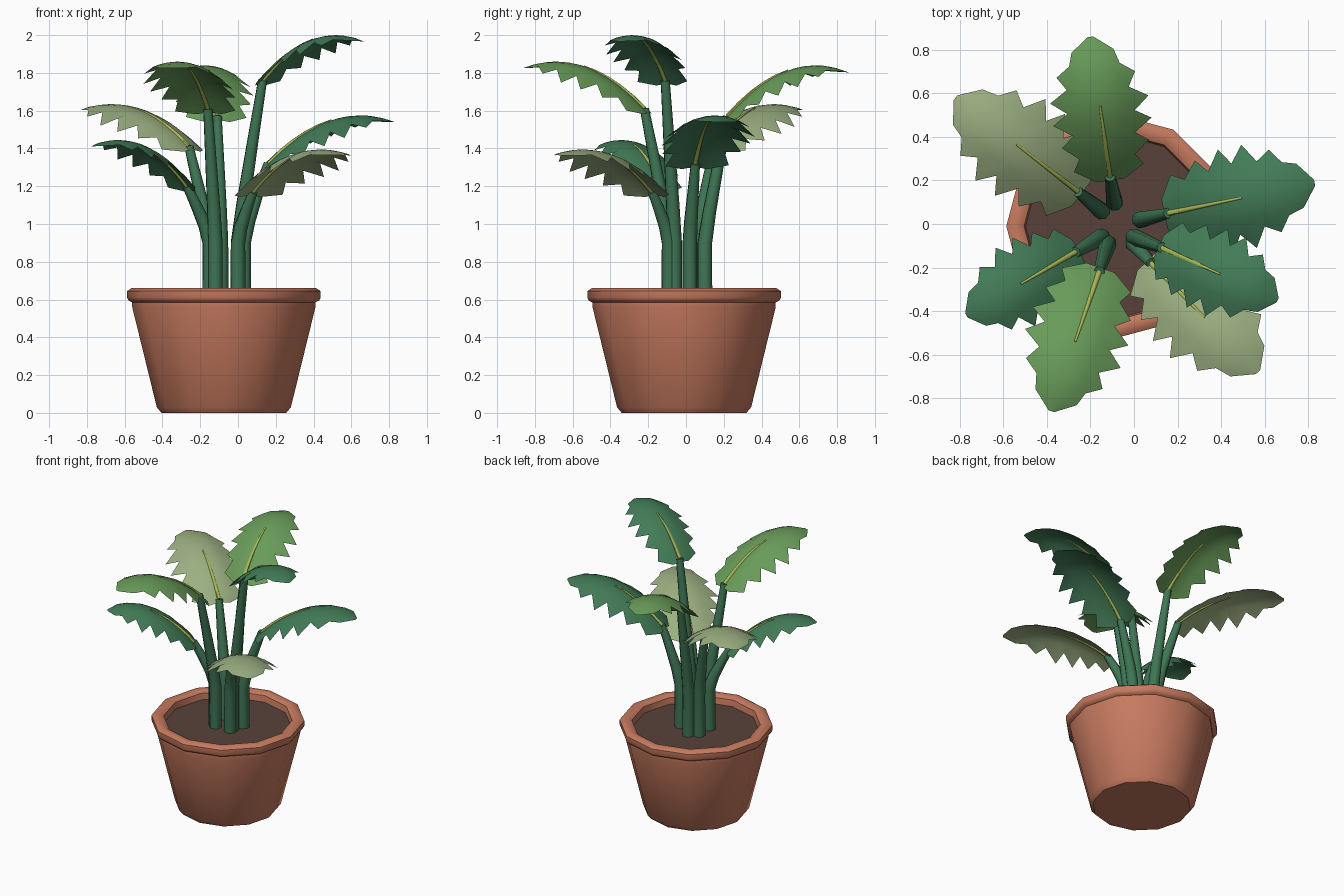
import bpy, bmesh, math
from mathutils import Vector

cube = bpy.data.objects.get("Cube")
if cube:
    bpy.data.objects.remove(cube)


def material(name, rgb):
    mat = bpy.data.materials.new(name)
    mat.use_nodes = True
    mat.diffuse_color = (*rgb, 1)
    shader = mat.node_tree.nodes["Principled BSDF"]
    shader.inputs["Base Color"].default_value = (*rgb, 1)
    shader.inputs["Roughness"].default_value = 0.8
    return mat


TERRACOTTA = material("terracotta", (0.57, 0.195, 0.115))
SOIL = material("soil", (0.10, 0.053, 0.043))
STEM = material("stem_green", (0.05, 0.18, 0.09))
RIB = material("rib_yellow_green", (0.40, 0.48, 0.09))
DARK = material("dark_green", (0.055, 0.20, 0.095))
LIGHT = material("light_green", (0.14, 0.33, 0.10))
PALE = material("pale_green", (0.33, 0.43, 0.22))


def add_object(name, bm, mat, angle):
    mesh = bpy.data.meshes.new(name)
    bm.to_mesh(mesh)
    bm.free()
    mesh.materials.append(mat)
    obj = bpy.data.objects.new(name, mesh)
    bpy.context.collection.objects.link(obj)
    bpy.ops.object.select_all(action="DESELECT")
    obj.select_set(True)
    bpy.context.view_layer.objects.active = obj
    bpy.ops.object.shade_smooth_by_angle(angle=math.radians(angle))
    return obj


def bridge(bm, rows, closed):
    """Join neighbouring rows of vertices with quads."""
    for a, b in zip(rows, rows[1:]):
        count = len(a)
        for i in range(count if closed else count - 1):
            j = (i + 1) % count
            bm.faces.new((a[i], a[j], b[j], b[i]))


def lathe(name, profile, sides, mat, caps):
    """Many-sided turned shape around the pot axis."""
    bm = bmesh.new()
    rows = []
    for r, z in profile:
        ring = [i * math.tau / sides for i in range(sides)]
        rows.append([bm.verts.new((POT_X + r * math.cos(a), POT_Y + r * math.sin(a), z))
                     for a in ring])
    bridge(bm, rows, True)
    for row in caps:
        bm.faces.new(rows[row])
    bmesh.ops.recalc_face_normals(bm, faces=bm.faces)
    return add_object(name, bm, mat, 40)


def tube(name, path, radii, sides, mat):
    """Tapered tube along a path."""
    bm = bmesh.new()
    rows = []
    for k, (p, r) in enumerate(zip(path, radii)):
        along = (path[min(k + 1, len(path) - 1)] - path[max(k - 1, 0)]).normalized()
        side = along.cross(Vector((0.3, 1, 0))).normalized()
        up = side.cross(along)
        angles = [i * math.tau / sides for i in range(sides)]
        rows.append([bm.verts.new(p + r * (side * math.cos(a) + up * math.sin(a)))
                     for a in angles])
    bridge(bm, rows, True)
    bm.faces.new(rows[0])
    bm.faces.new(rows[-1])
    bmesh.ops.recalc_face_normals(bm, faces=bm.faces)
    return add_object(name, bm, mat, 60)


# Pot with rolled rim, and soil
POT_X, POT_Y = -0.075, -0.01
lathe("pot", [(0.33, 0), (0.355, 0.03), (0.485, 0.56), (0.485, 0.585), (0.505, 0.595),
              (0.512, 0.61), (0.512, 0.645), (0.49, 0.66), (0.455, 0.66), (0.43, 0.645),
              (0.42, 0.58)], 12, TERRACOTTA, [0])
lathe("soil", [(0.43, 0.57), (0.43, 0.6)], 12, SOIL, [0, -1])

# Jagged leaf edge: position along the leaf, half width (share of leaf length)
EDGE = [(-0.03, 0.10), (0.06, 0.25), (0.14, 0.20), (0.23, 0.31), (0.30, 0.22),
        (0.39, 0.35), (0.46, 0.24), (0.55, 0.35), (0.63, 0.22), (0.73, 0.28),
        (0.80, 0.18), (0.90, 0.15), (1.0, 0.02)]


class Blade:
    """Arched leaf surface from its base to its tip."""

    def __init__(self, base, tip, top):
        self.base = Vector(base)
        span = Vector(tip) - self.base.xy
        self.length = span.length
        self.along = span.normalized().to_3d()
        self.side = Vector((-self.along.y, self.along.x, 0))
        self.rise = top - self.base.z

    def point(self, u, v):
        arch = self.rise * (1 - (1 - u / 0.73) ** 2)
        droop = 1.2 * v * v * self.length
        return (self.base + self.along * u * self.length
                + self.side * v * self.length + Vector((0, 0, arch - droop)))


def leaf(name, blade, mat):
    bm = bmesh.new()
    rows = []
    for u, v in EDGE:
        inner = min(0.7 * v, 0.15)
        row = []
        for s in (-1, 1):
            # The two sides are staggered a little
            shift = 0.02 * s * math.sin(math.pi * max(u, 0))
            cols = [blade.point(u + shift, s * v), blade.point(u, s * inner),
                    blade.point(u, s * inner / 2)]
            row += cols if s < 0 else [blade.point(u, 0)] + cols[::-1]
        rows.append([bm.verts.new(p) for p in row])
    bridge(bm, rows, False)
    bmesh.ops.recalc_face_normals(bm, faces=bm.faces)
    if sum(f.normal.z for f in bm.faces) < 0:
        bmesh.ops.reverse_faces(bm, faces=bm.faces)
    add_object(name, bm, mat, 80)


# Plants: name, colour, stem foot, leaf base, leaf tip, leaf crest height
PLANTS = [
    ("left", DARK, (0.03, 0.02), (0.16, 0.05, 1.32), (0.83, 0.19), 1.575),
    ("tall", DARK, (0.0, -0.06), (0.13, -0.11, 1.76), (0.66, -0.35), 2.0),
    ("front_left", PALE, (0.0, -0.09), (0.08, -0.18, 1.17), (0.57, -0.68), 1.395),
    ("front", LIGHT, (-0.12, -0.09), (-0.16, -0.22, 1.61), (-0.38, -0.86), 1.86),
    ("front_right", DARK, (-0.15, -0.06), (-0.27, -0.13, 1.2), (-0.77, -0.42), 1.445),
    ("back_right", PALE, (-0.15, 0.06), (-0.26, 0.15, 1.41), (-0.82, 0.58), 1.635),
    ("back", LIGHT, (-0.09, 0.1), (-0.11, 0.22, 1.57), (-0.2, 0.86), 1.84),
]

for name, mat, foot, base, tip, top in PLANTS:
    blade = Blade(base, tip, top)
    leaf(name + "_leaf", blade, mat)

    # Midrib lying along the first half of the leaf
    ribs = [i / 10 for i in range(6)]
    tube(name + "_midrib", [blade.point(u, 0) for u in ribs],
         [0.013 - 0.016 * u for u in ribs], 6, RIB)

    # Stem rises upright, then leans out to the leaf
    low = Vector((*foot, 0.58))
    bend = Vector((*foot, 0.9))
    end = Vector(base)
    path = [low, bend, bend.lerp(end, 0.2) + Vector((0, 0, 0.03)),
            bend.lerp(end, 0.6) + Vector((0, 0, 0.02)), end]
    tube(name + "_stem", path, [0.041, 0.04, 0.037, 0.031, 0.025], 8, STEM)
